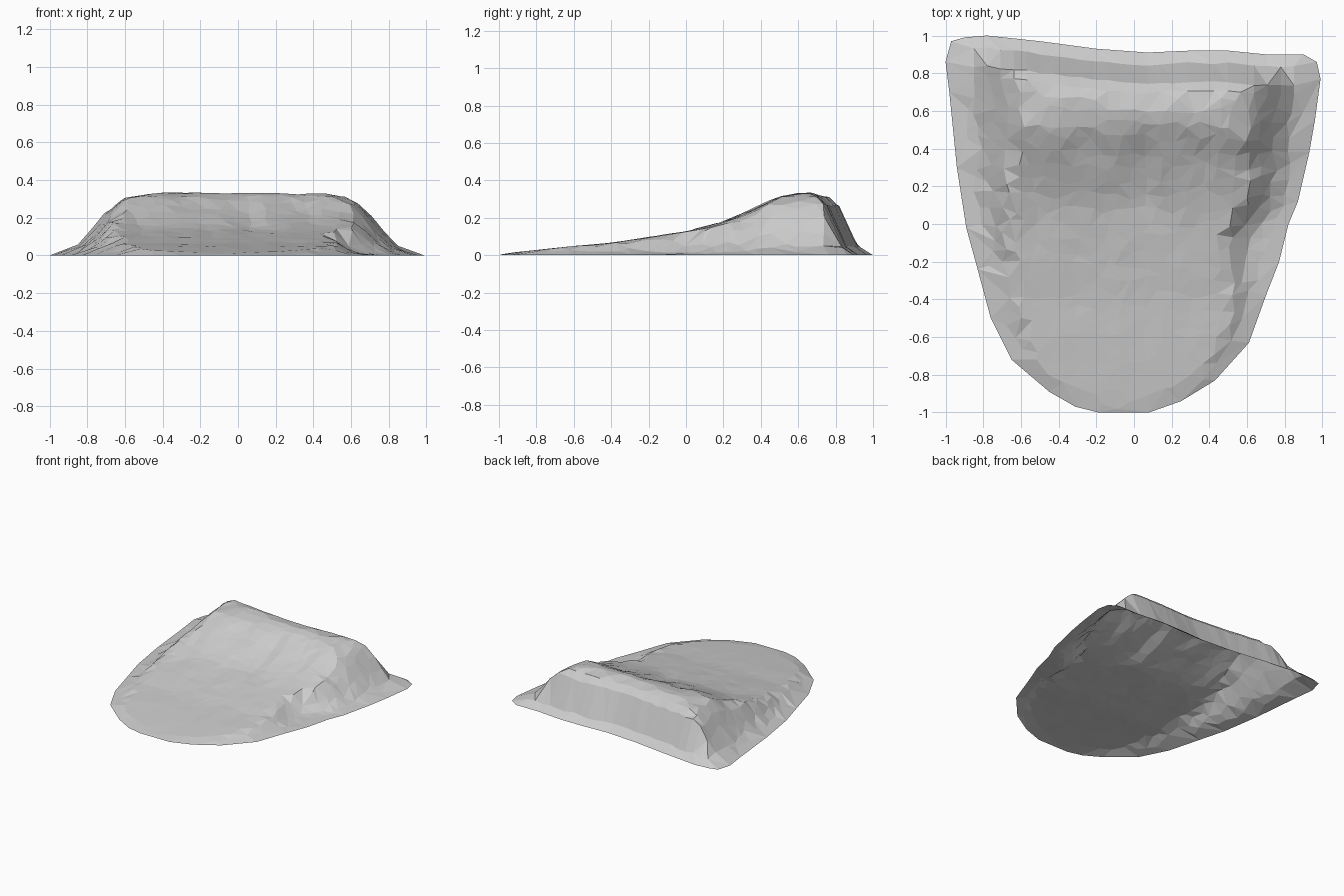
import bpy, bmesh, random, math
from mathutils import Vector, noise
from mathutils.geometry import delaunay_2d_cdt

if "Cube" in bpy.data.objects:
    bpy.data.objects.remove(bpy.data.objects["Cube"])

random.seed(4)

# Ground outline: left edge, right edge (both front to back) and the back edge
LEFT = [(-.19, -1), (-.31, -.97), (-.45, -.89), (-.65, -.72), (-.76, -.5), (-.83, -.24),
        (-.89, -.02), (-.94, .3), (-.98, .7), (-1, .86), (-.97, .97)]
RIGHT = [(.08, -1), (.25, -.94), (.43, -.83), (.61, -.63), (.70, -.38), (.77, -.2),
         (.82, 0), (.87, .12), (.93, .38), (.96, .55), (.99, .77), (.97, .86)]
BACK = [(-.97, .97), (-.9, .99), (-.78, 1), (-.5, .97), (-.2, .93), (.07, .91),
        (.3, .92), (.5, .92), (.7, .9), (.9, .9), (.97, .86)]

# Height profiles: long slope by y, side flank and back wall by distance from the edge
SLOPE = [(-1, 0), (-.94, .013), (-.6, .048), (-.4, .065), (-.2, .095), (0, .13), (.1, .16),
         (.2, .2), (.4, .285), (.47, .312), (.6, .333), (1, .333)]
FLANK = [(0, 0), (.09, .022), (.15, .06), (.22, .14), (.3, .24), (.38, .305), (.5, .328), (.6, .34)]
WALL = [(0, 0), (.05, .025), (.08, .06), (.16, .26), (.2, .305), (.28, .34)]


def lerp(table, t):
    if t <= table[0][0]:
        return table[0][1]
    for (a, u), (b, v) in zip(table, table[1:]):
        if t <= b:
            return u + (v - u) * (t - a) / (b - a)
    return table[-1][1]


left_by_y = [(y, x) for x, y in LEFT]
right_by_y = [(y, x) for x, y in RIGHT]


def edge_distances(x, y):
    return x - lerp(left_by_y, y), lerp(right_by_y, y) - x, lerp(BACK, x) - y


def bump(x, y, cx, cy, sx, sy):
    return math.exp(-((x - cx) / sx) ** 2 - ((y - cy) / sy) ** 2)


def height(x, y):
    dl, dr, db = edge_distances(x, y)
    # Ragged gullies run down the front scarp
    shift = .13 * (.5 + .5 * noise.noise(Vector((x * 6, y * 1.5, 3)))) * bump(x, y, 0, .28, 2, .3)
    h = min(lerp(SLOPE, y - shift), lerp(WALL, db))
    dr -= .12 * bump(x, y, .6, -.1, .4, .2)
    h = min(h, lerp(FLANK, dl), lerp(FLANK, dr))
    h -= .04 * bump(x, y, .62, .33, .1, .1)
    rough = noise.noise(Vector((x * 9, y * 6, 8))) * .02
    return max(.006, h + rough * min(1, h / .25) * (.3 if y > .5 else .8))


# Outline, crest lines and scattered points, joined into irregular triangles
outline = LEFT[::-1] + RIGHT + BACK[::-1][1:-1]
outline = [Vector(p) for p in LEFT + BACK[1:] + RIGHT[::-1][1:]]
n = len(outline)
points = list(outline)
for i in range(25):
    x = -.85 + 1.7 * i / 24
    for d in (.06, .16, .21):
        points.append(Vector((x, lerp(BACK, x) - d - random.uniform(0, .012))))
STEP = .075
for j in range(27):
    for i in range(27):
        x = -.98 + STEP * (i + random.uniform(-.35, .35))
        y = -.97 + STEP * (j + random.uniform(-.35, .35))
        dl, dr, db = edge_distances(x, y)
        if min(dl, dr) > .06 and db > .25:
            points.append(Vector((x, y)))
ring = [(i, (i + 1) % n) for i in range(n)]
verts, _, faces, origin, _, _ = delaunay_2d_cdt(points, ring, [], 1, 1e-4)

bm = bmesh.new()
bv = []
for v, src in zip(verts, origin):
    on_edge = any(k < n for k in src)
    bv.append(bm.verts.new((v.x, v.y, 0 if on_edge else height(v.x, v.y))))
for f in faces:
    bm.faces.new([bv[k] for k in f])
bmesh.ops.recalc_face_normals(bm, faces=bm.faces)
bm.normal_update()
if sum(f.normal.z for f in bm.faces) < 0:
    bmesh.ops.reverse_faces(bm, faces=bm.faces)

mesh = bpy.data.meshes.new("rock_slope")
bm.to_mesh(mesh)
bm.free()
bpy.context.collection.objects.link(bpy.data.objects.new("rock_slope", mesh))
